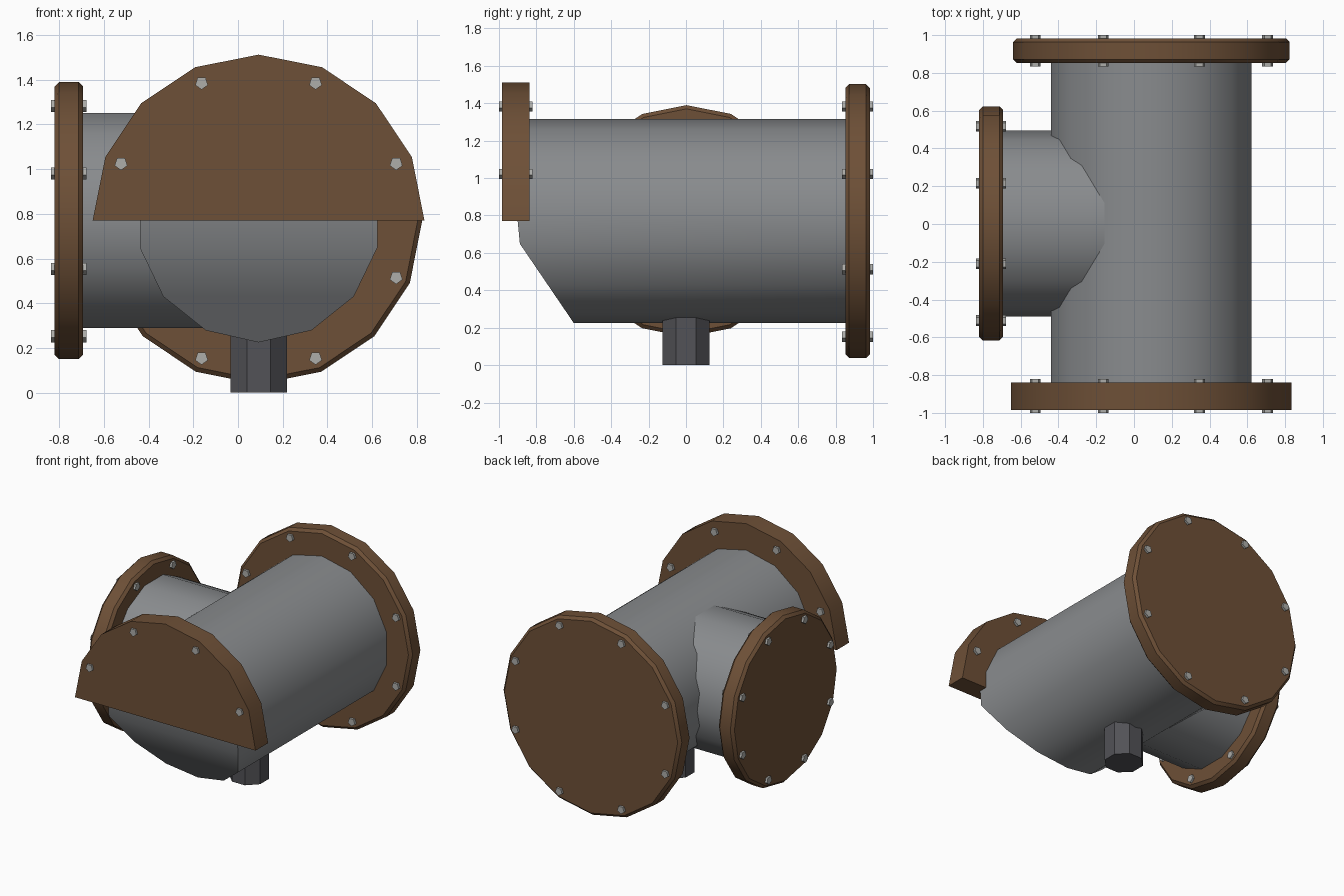
import bpy, bmesh, math
from mathutils import Vector

if "Cube" in bpy.data.objects:
    bpy.data.objects.remove(bpy.data.objects["Cube"])

CX, CZ = 0.092, 0.77          # axis of the main pipe


def material(name, rgb):
    m = bpy.data.materials.new(name)
    m.diffuse_color = (*rgb, 1)
    m.use_nodes = True
    m.node_tree.nodes["Principled BSDF"].inputs["Base Color"].default_value = m.diffuse_color
    return m


GREY = material("pipe grey", (0.25, 0.26, 0.27))
RUST = material("rust brown", (0.155, 0.08, 0.038))
STEEL = material("bolt steel", (0.42, 0.42, 0.40))
DARK = material("dark grey", (0.085, 0.085, 0.095))

# for each axis: (axis, sideways, up)
FRAMES = {"x": ((1, 0, 0), (0, 1, 0), (0, 0, 1)),
          "y": ((0, 1, 0), (1, 0, 0), (0, 0, 1)),
          "z": ((0, 0, 1), (1, 0, 0), (0, 1, 0))}


def full(n, start=0):
    return [math.radians(start + 360 * i / n) for i in range(n)]


def turned(bm, axis, centre, rings, angles):
    """Capped solid through rings of (position, radius)."""
    a, u, v = map(Vector, FRAMES[axis])
    loops = [[bm.verts.new(Vector(centre) + a * t + u * r * math.sin(k) + v * r * math.cos(k))
              for k in angles] for t, r in rings]
    n = len(angles)
    for lo, hi in zip(loops, loops[1:]):
        for i in range(n):
            j = (i + 1) % n
            bm.faces.new((lo[i], lo[j], hi[j], hi[i]))
    bm.faces.new(loops[0])
    bm.faces.new(loops[-1])
    return loops


def finish(bm, name, mat, smooth=30):
    bmesh.ops.recalc_face_normals(bm, faces=bm.faces)
    me = bpy.data.meshes.new(name)
    bm.to_mesh(me)
    bm.free()
    me.materials.append(mat)
    ob = bpy.data.objects.new(name, me)
    bpy.context.collection.objects.link(ob)
    if smooth:
        bpy.ops.object.select_all(action="DESELECT")
        ob.select_set(True)
        bpy.context.view_layer.objects.active = ob
        bpy.ops.object.shade_smooth_by_angle(angle=math.radians(smooth))
    return ob


def solid(name, mat, axis, centre, rings, angles, smooth=30):
    bm = bmesh.new()
    turned(bm, axis, centre, rings, angles)
    return finish(bm, name, mat, smooth)


def bolts(name, axis, centre, ring, a, b, top_only=False):
    bm = bmesh.new()
    _, u, v = map(Vector, FRAMES[axis])
    for k in full(8, 22.5):
        if top_only and math.cos(k) < 0:
            continue
        c = Vector(centre) + u * ring * math.sin(k) + v * ring * math.cos(k)
        turned(bm, axis, c, [(a, 0.03), (b, 0.03)], full(5, 180))
    finish(bm, name, STEEL, 0)


def bevelled(a, b, r, w=0.02):
    return [(a, r - w), (a + w, r), (b - w, r), (b, r - w)]


main = (CX, 0, CZ)
side = (0, 0.003, CZ)

# main pipe, its front end cut away at a slant below the half flange
bm = bmesh.new()
front, _ = turned(bm, "y", main, [(-0.91, 0.545), (0.9, 0.545)], full(14))
for vert in front:
    vert.co.y = max(-0.912, -0.6 - 0.68 * (vert.co.z - 0.225))
for i in (4, 3):               # fold lines across the sloping end
    bmesh.ops.connect_verts(bm, verts=[front[i], front[14 - i]])
finish(bm, "main_pipe", GREY, 40)

# branch pipe
solid("branch_pipe", GREY, "x", side, [(-0.815, 0.493), (0.05, 0.493)], full(14, 90))

# flanges
solid("back_flange", RUST, "y", main, bevelled(0.852, 0.983, 0.732), full(16))
solid("branch_flange", RUST, "x", side, bevelled(-0.82, -0.693, 0.62), full(16))
half = [math.radians(-90 + 22.5 * i) for i in range(9)]
solid("front_half_flange", RUST, "y", main, [(-0.985, 0.742), (-0.838, 0.742)], half)

# bolts
bolts("back_bolts", "y", main, 0.666, 0.835, 1.0)
bolts("front_bolts", "y", main, 0.666, -1.0, -0.82, True)
bolts("branch_bolts", "x", side, 0.557, -0.837, -0.677)

# drain stub under the pipe
solid("drain_stub", DARK, "z", (CX, 0, 0), [(0, 0.137), (0.4, 0.137)], full(8, 22.5), 0)
